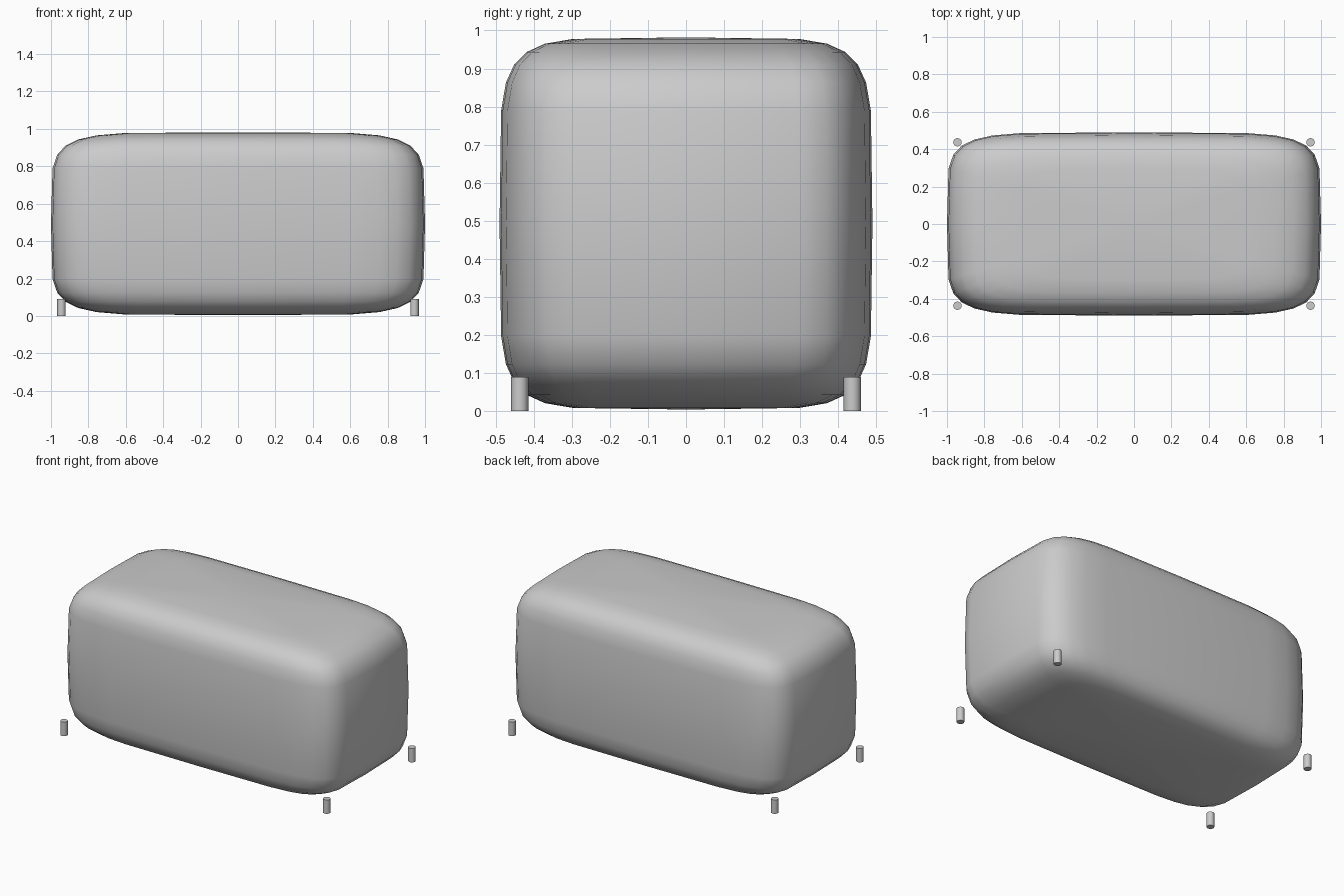
import bpy, bmesh, math
from mathutils import Matrix

if "Cube" in bpy.data.objects:
    bpy.data.objects.remove(bpy.data.objects["Cube"])


def finish(name, bm):
    mesh = bpy.data.meshes.new(name)
    bm.to_mesh(mesh)
    bm.free()
    obj = bpy.data.objects.new(name, mesh)
    bpy.context.collection.objects.link(obj)
    return obj


def spow(v, e):
    # signed power, snapping tiny values to zero
    return 0.0 if abs(v) < 1e-4 else math.copysign(abs(v) ** e, v)


# Body: superellipsoid made from a sphere, boxy exponent
bm = bmesh.new()
bmesh.ops.create_uvsphere(bm, u_segments=28, v_segments=14, radius=1)
for v in bm.verts:
    r = math.hypot(v.co.x, v.co.y)
    c, s = (v.co.x / r, v.co.y / r) if r > 1e-4 else (0, 0)
    e = 1 / 3
    ring = spow(r, e)
    v.co = (1.0 * ring * spow(c, e),
            0.49 * ring * spow(s, e),
            0.493 + 0.489 * spow(v.co.z, e))
for f in bm.faces:
    f.smooth = True
finish("body", bm)

# Feet: four small pegs at the corners
for sx, side in ((-1, "left"), (1, "right")):
    for sy, end in ((-1, "front"), (1, "back")):
        bm = bmesh.new()
        bmesh.ops.create_cone(bm, cap_ends=True, segments=16, radius1=0.0225,
                              radius2=0.0225, depth=0.09,
                              matrix=Matrix.Translation((sx * 0.944, sy * 0.437, 0.045)))
        for f in bm.faces:
            f.smooth = len(f.verts) == 4
        for edge in bm.edges:
            edge.smooth = all(f.smooth for f in edge.link_faces)
        finish(f"{end}_{side}_foot", bm)
